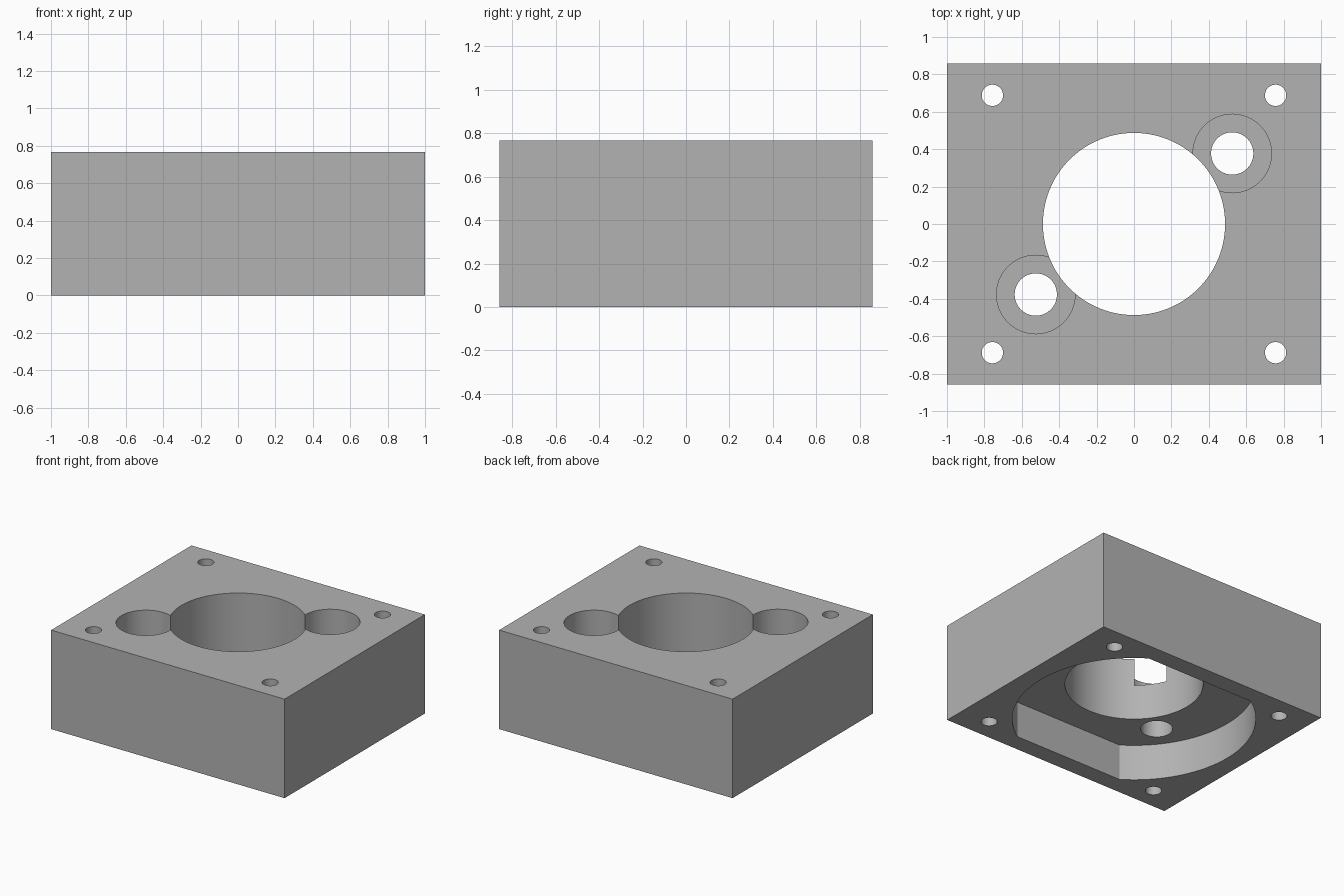
import bpy, bmesh, math

if "Cube" in bpy.data.objects:
    bpy.data.objects.remove(bpy.data.objects["Cube"], do_unlink=True)

HALF_X, HALF_Y, HEIGHT = 1.0, 0.858, 0.767
RECESS_TOP = 0.28       # ceiling of the underside recess
COUNTERBORE_Z = 0.555   # floor of the counterbores
BELOW, ABOVE = -0.1, HEIGHT + 0.1

grey = bpy.data.materials.new("machined grey")
grey.use_nodes = True
colour = (0.45, 0.45, 0.45, 1)
grey.diffuse_color = colour
grey.node_tree.nodes["Principled BSDF"].inputs["Base Color"].default_value = colour


def prism(name, points, z0, z1):
    """Extrude a closed outline upward from z0 to z1."""
    bm = bmesh.new()
    face = bm.faces.new([bm.verts.new((x, y, z0)) for x, y in points])
    top = bmesh.ops.extrude_face_region(bm, geom=[face])["geom"]
    verts = [v for v in top if isinstance(v, bmesh.types.BMVert)]
    bmesh.ops.translate(bm, verts=verts, vec=(0, 0, z1 - z0))
    bmesh.ops.recalc_face_normals(bm, faces=bm.faces)
    mesh = bpy.data.meshes.new(name)
    bm.to_mesh(mesh)
    bm.free()
    mesh.materials.append(grey)
    obj = bpy.data.objects.new(name, mesh)
    bpy.context.collection.objects.link(obj)
    return obj


def arc(radius, start, end, count, cx=0, cy=0):
    step = (end - start) / count
    return [(cx + radius * math.cos(start + i * step),
             cy + radius * math.sin(start + i * step)) for i in range(count + 1)]


def round_cutter(name, radius, z0, z1, cx=0, cy=0, sides=64):
    return prism(name, arc(radius, 0, math.tau, sides, cx, cy)[:-1], z0, z1)


# Rectangular block
block = prism("mounting_block", [(-HALF_X, -HALF_Y), (HALF_X, -HALF_Y),
                                 (HALF_X, HALF_Y), (-HALF_X, HALF_Y)], 0, HEIGHT)

# Underside recess: a disc with flats at front and back
flat = math.asin(0.72 / 0.859)
outline = arc(0.859, -flat, flat, 40) + arc(0.859, math.pi - flat, math.pi + flat, 40)
cutters = [prism("recess_cutter", outline, BELOW, RECESS_TOP)]

# Central bore
cutters.append(round_cutter("bore_cutter", 0.487, BELOW, ABOVE, sides=96))

# Two counterbored bolt holes on the diagonal
for s in (1, -1):
    x, y = s * 0.525, s * 0.377
    cutters.append(round_cutter("bolt_hole_cutter", 0.113, BELOW, ABOVE, x, y))
    cutters.append(round_cutter("counterbore_cutter", 0.21, COUNTERBORE_Z, ABOVE, x, y))

# Corner through holes
for sx in (1, -1):
    for sy in (1, -1):
        cutters.append(round_cutter("corner_hole_cutter", 0.057, BELOW, ABOVE,
                                    sx * 0.757, sy * 0.688, 40))

# Cut everything out of the block
bpy.ops.object.select_all(action="DESELECT")
block.select_set(True)
bpy.context.view_layer.objects.active = block
for cutter in cutters:
    cutter.hide_render = True
    mod = block.modifiers.new("cut", "BOOLEAN")
    mod.operation = "DIFFERENCE"
    mod.solver = "EXACT"
    mod.object = cutter
    bpy.ops.object.modifier_apply(modifier=mod.name)
    bpy.data.objects.remove(cutter, do_unlink=True)

bpy.ops.object.shade_smooth_by_angle(angle=math.radians(30))
